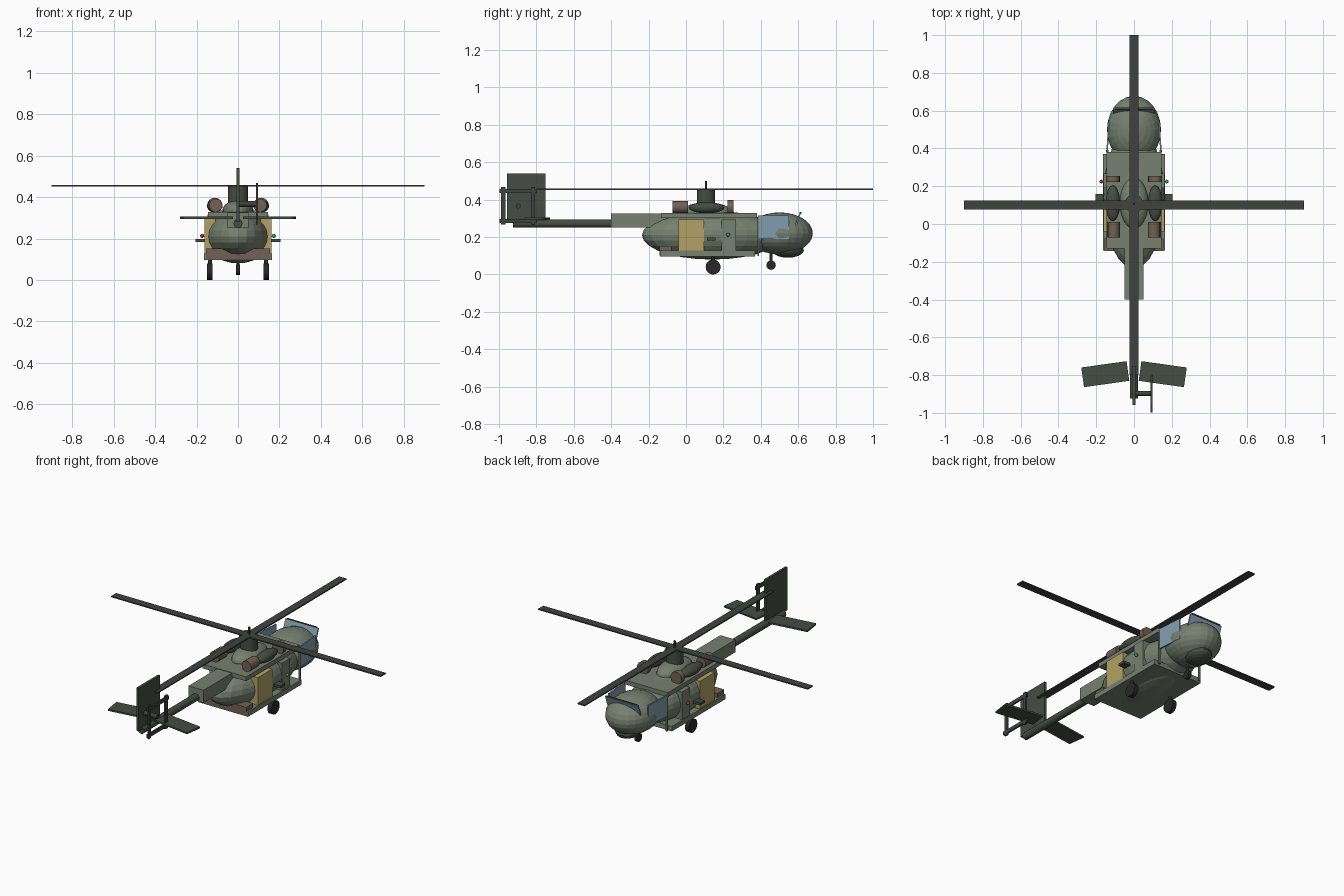
import bpy
from math import radians, pi
from mathutils import Vector

default = bpy.data.objects.get("Cube")
if default:
    bpy.data.objects.remove(default, do_unlink=True)


def material(name, color):
    mat = bpy.data.materials.new(name)
    mat.use_nodes = True
    mat.diffuse_color = (*color, 1)
    bsdf = mat.node_tree.nodes["Principled BSDF"]
    bsdf.inputs["Base Color"].default_value = (*color, 1)
    bsdf.inputs["Roughness"].default_value = 0.7
    return mat


GREEN = material("hull_green", (0.18, 0.22, 0.16))
DARK = material("dark_green", (0.06, 0.075, 0.055))
BLADE = material("blade_grey", (0.05, 0.055, 0.05))
GLASS = material("glass_blue", (0.22, 0.34, 0.43))
TAN = material("door_tan", (0.45, 0.36, 0.13))
BROWN = material("exhaust_brown", (0.17, 0.12, 0.09))
RUBBER = material("rubber", (0.02, 0.02, 0.02))
RED = material("red_light", (0.6, 0.03, 0.02))
LAMP = material("green_light", (0.03, 0.5, 0.12))


def finish(name, mat):
    obj = bpy.context.object
    obj.name = name
    obj.data.name = name
    obj.data.materials.append(mat)
    return obj


def box(name, center, size, mat, rot=(0, 0, 0)):
    bpy.ops.mesh.primitive_cube_add(size=1, location=center, rotation=rot)
    bpy.context.object.scale = size
    return finish(name, mat)


def ellipsoid(name, center, radii, mat, segments=24, rings=14):
    bpy.ops.mesh.primitive_uv_sphere_add(
        segments=segments, ring_count=rings, radius=1, location=center)
    bpy.context.object.scale = radii
    return finish(name, mat)


def rod(name, start, end, radius, mat, sides=16):
    a, b = Vector(start), Vector(end)
    axis = b - a
    bpy.ops.mesh.primitive_cylinder_add(
        vertices=sides, radius=radius, depth=axis.length, location=(a + b) / 2,
        rotation=axis.to_track_quat('Z', 'Y').to_euler())
    obj = finish(name, mat)
    bpy.ops.object.shade_smooth_by_angle(angle=radians(35))
    return obj


# Fuselage, nose and cabin slabs
ellipsoid("fuselage", (0, 0.14, 0.21), (0.163, 0.375, 0.13), GREEN)
ellipsoid("nose", (0, 0.5, 0.22), (0.143, 0.178, 0.112), GREEN)
ellipsoid("chin_turret", (0, 0.545, 0.13), (0.07, 0.085, 0.04), DARK, 16, 10)
box("floor", (0, 0.115, 0.112), (0.33, 0.51, 0.03), GREEN)
box("roof", (0, 0.125, 0.316), (0.29, 0.51, 0.026), GREEN)
box("rear_sill", (0, -0.11, 0.127), (0.31, 0.065, 0.05), BROWN)
ellipsoid("rotor_fairing", (0, 0.11, 0.335), (0.075, 0.135, 0.05), GREEN)

# Windshield
box("windshield", (0, 0.595, 0.285), (0.22, 0.008, 0.095), GLASS, (radians(-20), 0, 0))
box("windshield_frame", (0, 0.612, 0.33), (0.2, 0.01, 0.008), DARK)

# Mirrored parts of the cabin and engines
for side, s in (("left", 1), ("right", -1)):
    box(side + "_door", (s * 0.135, 0.028, 0.2), (0.052, 0.138, 0.188), TAN)
    box(side + "_front_door", (s * 0.135, 0.229, 0.2), (0.052, 0.078, 0.188), GREEN)
    box(side + "_side_window", (s * 0.137, 0.467, 0.253), (0.008, 0.165, 0.125),
        GLASS, (0, 0, s * radians(4)))
    box(side + "_cabin_post", (s * 0.142, 0.386, 0.202), (0.012, 0.01, 0.205), GREEN)
    box(side + "_stub_wing", (s * 0.165, 0.135, 0.19), (0.08, 0.045, 0.014), DARK)
    ellipsoid(side + "_engine", (s * 0.112, 0.11, 0.357), (0.038, 0.095, 0.03), DARK, 16, 10)
    rod(side + "_intake", (s * 0.112, 0.222, 0.36), (s * 0.112, 0.254, 0.36), 0.037, BROWN)
    rod(side + "_exhaust", (s * 0.107, -0.072, 0.36), (s * 0.107, 0.01, 0.36), 0.032, BROWN)
    ellipsoid(side + "_nav_light", (s * 0.173, 0.225, 0.213), (0.01, 0.01, 0.01),
              LAMP if s > 0 else RED, 12, 8)
    # Main landing gear
    rod(side + "_wheel", (s * 0.123, 0.145, 0.04), (s * 0.149, 0.145, 0.04), 0.04, RUBBER, 20)
    rod(side + "_gear_strut", (s * 0.136, 0.145, 0.04), (s * 0.136, 0.145, 0.12), 0.01, DARK, 10)
    # Swept tailplane
    box(side + "_tailplane", (s * 0.152, -0.795, 0.3), (0.242, 0.105, 0.01),
        DARK, (0, 0, -s * radians(8)))

# Nose gear
rod("nose_wheel", (-0.009, 0.455, 0.05), (0.009, 0.455, 0.05), 0.025, RUBBER, 16)
rod("nose_strut", (0, 0.455, 0.05), (0, 0.455, 0.14), 0.008, DARK, 10)

# Tail
box("tail_root", (0, -0.23, 0.288), (0.1, 0.34, 0.076), GREEN)
rod("tail_boom", (0, -0.925, 0.272), (0, -0.3, 0.272), 0.022, DARK, 12)
box("tail_fin", (0, -0.855, 0.41), (0.014, 0.205, 0.26), DARK)

# Tail rotor with blades set around the hub
hub = Vector((0.092, -0.897, 0.367))
rod("tail_rotor_shaft", (0, hub.y, hub.z), hub, 0.014, BLADE, 12)
for i, (dy, dz) in enumerate(((1, 0), (0, 1), (-1, 0), (0, -1))):
    size = (0.01, 0.022, 0.2) if dy else (0.01, 0.2, 0.022)
    box(f"tail_rotor_blade_{i + 1}", hub + Vector((0, dy, dz)) * 0.08, size, BLADE)

# Main rotor
rod("rotor_hub", (0, 0.107, 0.37), (0, 0.107, 0.453), 0.049, DARK, 20)
rod("rotor_mast", (0, 0.107, 0.45), (0, 0.107, 0.5), 0.006, BLADE, 8)
for i in range(2):
    box(f"rotor_blade_{i + 1}", (0, 0.1, 0.455), (1.8, 0.048, 0.007), BLADE, (0, 0, i * pi / 2))
